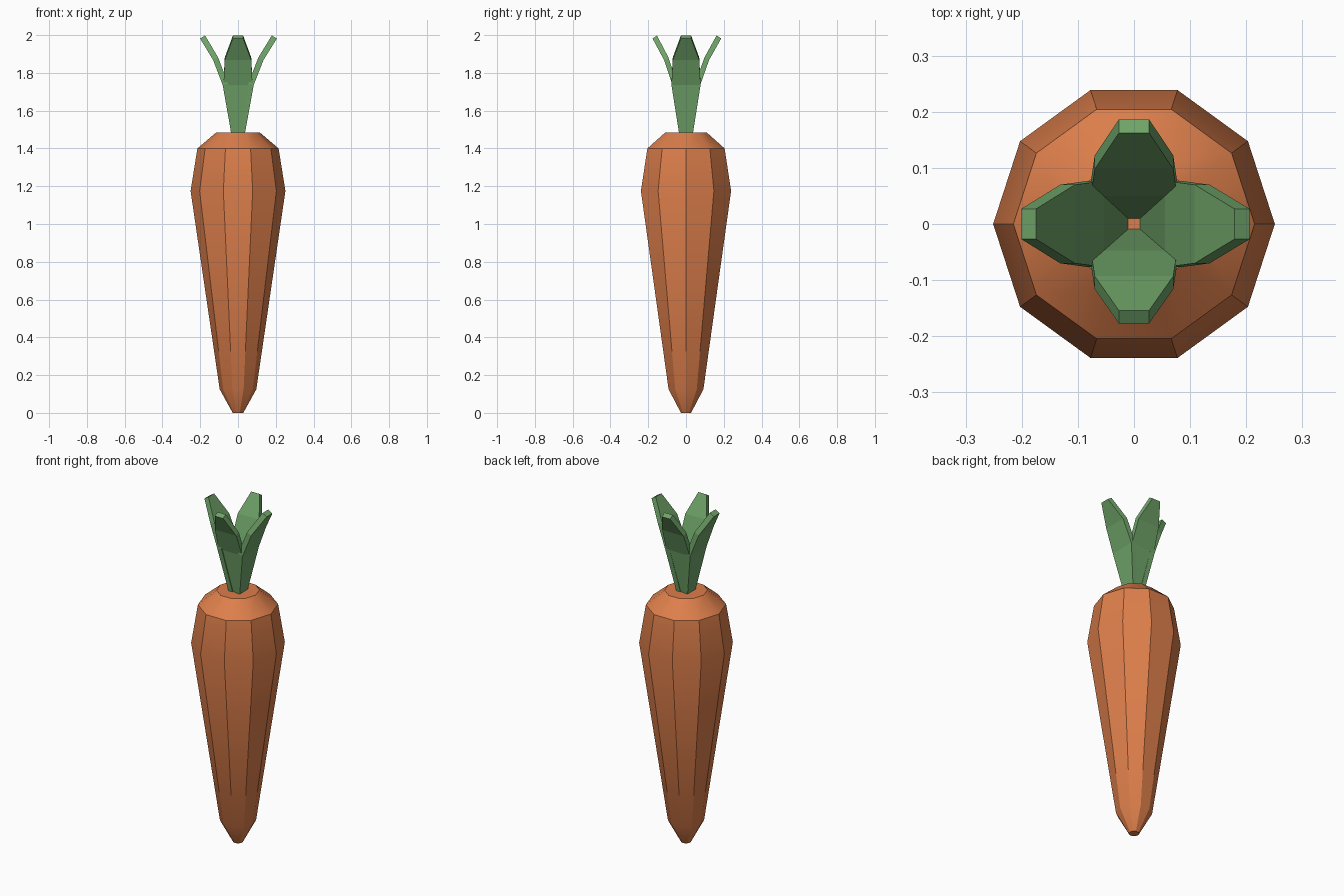
import bpy, bmesh, math
from mathutils import Matrix

if "Cube" in bpy.data.objects:
    bpy.data.objects.remove(bpy.data.objects["Cube"])


def material(name, rgb):
    m = bpy.data.materials.new(name)
    m.diffuse_color = (*rgb, 1)
    m.use_nodes = True
    m.node_tree.nodes["Principled BSDF"].inputs["Base Color"].default_value = m.diffuse_color
    return m


def make_object(name, bm, mat):
    bmesh.ops.recalc_face_normals(bm, faces=bm.faces[:])
    me = bpy.data.meshes.new(name)
    bm.to_mesh(me)
    bm.free()
    me.materials.append(mat)
    ob = bpy.data.objects.new(name, me)
    bpy.context.collection.objects.link(ob)
    return ob


def loft(bm, rings):
    """Join rings of points with quads and cap both ends."""
    vs = [[bm.verts.new(p) for p in ring] for ring in rings]
    n = len(vs[0])
    for a, b in zip(vs, vs[1:]):
        for i in range(n):
            j = (i + 1) % n
            bm.faces.new((a[i], a[j], b[j], b[i]))
    bm.faces.new(vs[0])
    bm.faces.new(vs[-1])


orange = material("carrot orange", (0.72, 0.21, 0.07))
green = material("leaf green", (0.16, 0.37, 0.14))

# Root: ten-sided turned profile (radius, height)
profile = [(0.028, 0.0), (0.097, 0.125), (0.251, 1.175), (0.215, 1.40), (0.115, 1.485)]
bm = bmesh.new()
loft(bm, [[(r * math.cos(k * math.tau / 10), r * math.sin(k * math.tau / 10), z)
           for k in range(10)] for r, z in profile])
root = make_object("carrot_root", bm, orange)
bpy.context.view_layer.objects.active = root
root.select_set(True)
bpy.ops.object.shade_smooth_by_angle(angle=math.radians(30))

# Leaves: curved strips (inner reach, inner z, outer reach, outer z, half width)
stations = [(0.010, 1.482, 0.037, 1.482, 0.037),
            (0.055, 1.745, 0.083, 1.735, 0.077),
            (0.108, 1.882, 0.135, 1.868, 0.070),
            (0.179, 1.998, 0.206, 1.982, 0.027)]
for name, turn, reach in (("right", 0, 1.0), ("back", 90, 0.905),
                          ("left", 180, 0.975), ("front", 270, 0.86)):
    bm = bmesh.new()
    loft(bm, [[(ri * reach, -w, zi), (ro * reach, -w, zo), (ro * reach, w, zo), (ri * reach, w, zi)]
              for ri, zi, ro, zo, w in stations])
    bm.transform(Matrix.Rotation(math.radians(turn), 4, 'Z'))
    make_object("leaf_" + name, bm, green)
